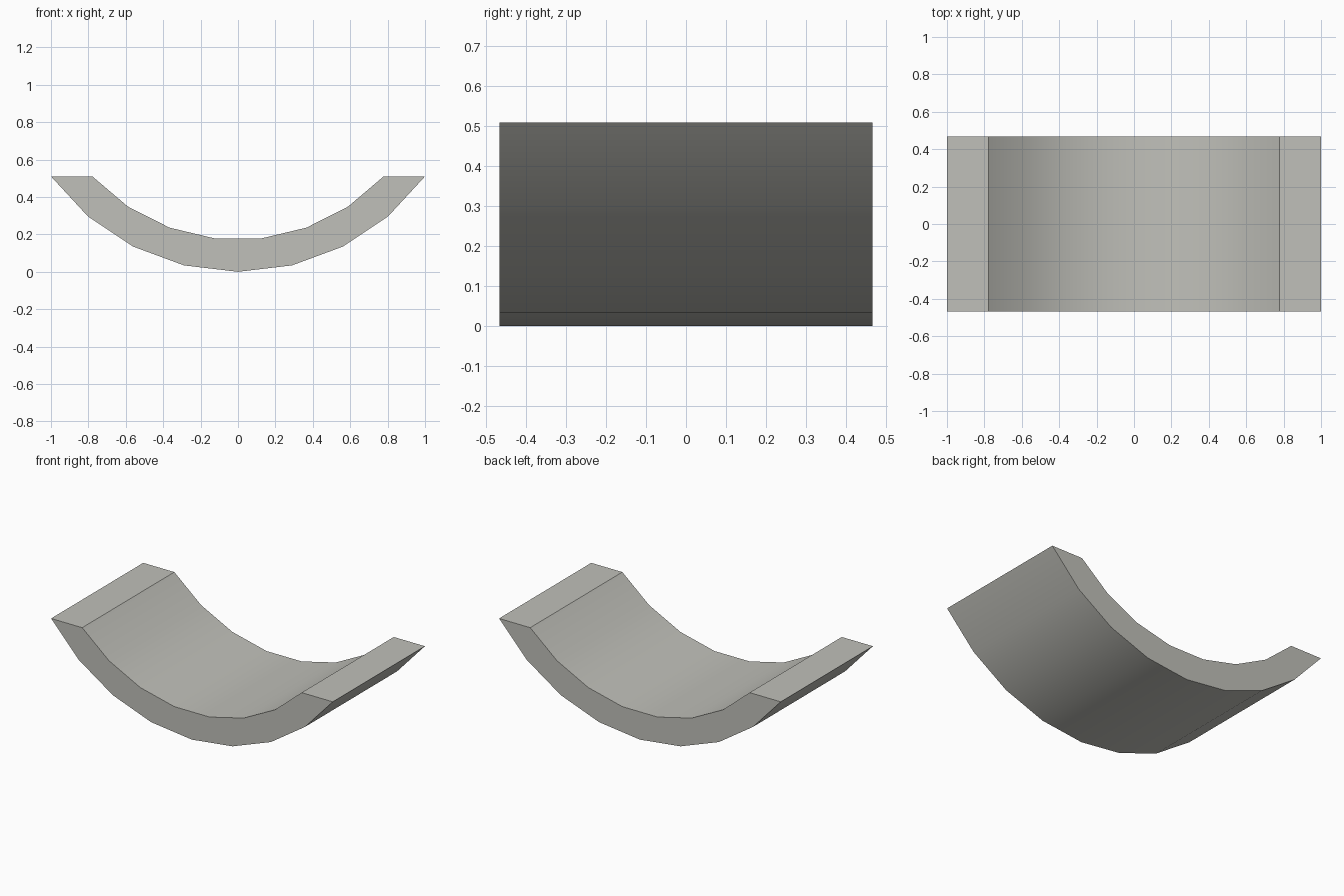
import bpy, bmesh, math

if "Cube" in bpy.data.objects:
    bpy.data.objects.remove(bpy.data.objects["Cube"])

RIM_Z = 0.51          # height of the flat rims
OUTER_R = 1.235       # outer arc radius, tangent to the ground
INNER_R = 1.064       # concentric inner arc radius
HALF_DEPTH = 0.467


def arc(radius, segments):
    """Points on an arc about (0, OUTER_R), from the left rim to the right rim."""
    half = math.acos((OUTER_R - RIM_Z) / radius)
    angles = [-half + 2 * half * i / segments for i in range(segments + 1)]
    return [(radius * math.sin(a), OUTER_R - radius * math.cos(a)) for a in angles]


# Curved trough: outer arc, then back along the inner arc
profile = arc(OUTER_R, 8) + arc(INNER_R, 7)[::-1]
bm = bmesh.new()
front = bm.faces.new([bm.verts.new((x, -HALF_DEPTH, z)) for x, z in profile])
ext = bmesh.ops.extrude_face_region(bm, geom=[front], use_keep_orig=True)
back_verts = [g for g in ext["geom"] if isinstance(g, bmesh.types.BMVert)]
bmesh.ops.translate(bm, verts=back_verts, vec=(0, 2 * HALF_DEPTH, 0))
bmesh.ops.recalc_face_normals(bm, faces=bm.faces)
mesh = bpy.data.meshes.new("curved_trough")
bm.to_mesh(mesh)
bm.free()

trough = bpy.data.objects.new("curved_trough", mesh)
bpy.context.collection.objects.link(trough)

# Warm light grey
grey = bpy.data.materials.new("warm_light_grey")
grey.diffuse_color = (0.53, 0.53, 0.49, 1)
grey.use_nodes = True
grey.node_tree.nodes["Principled BSDF"].inputs["Base Color"].default_value = grey.diffuse_color
mesh.materials.append(grey)

# Smooth the arcs, keep the rims and ends sharp
bpy.context.view_layer.objects.active = trough
trough.select_set(True)
bpy.ops.object.shade_smooth_by_angle(angle=math.radians(30))
